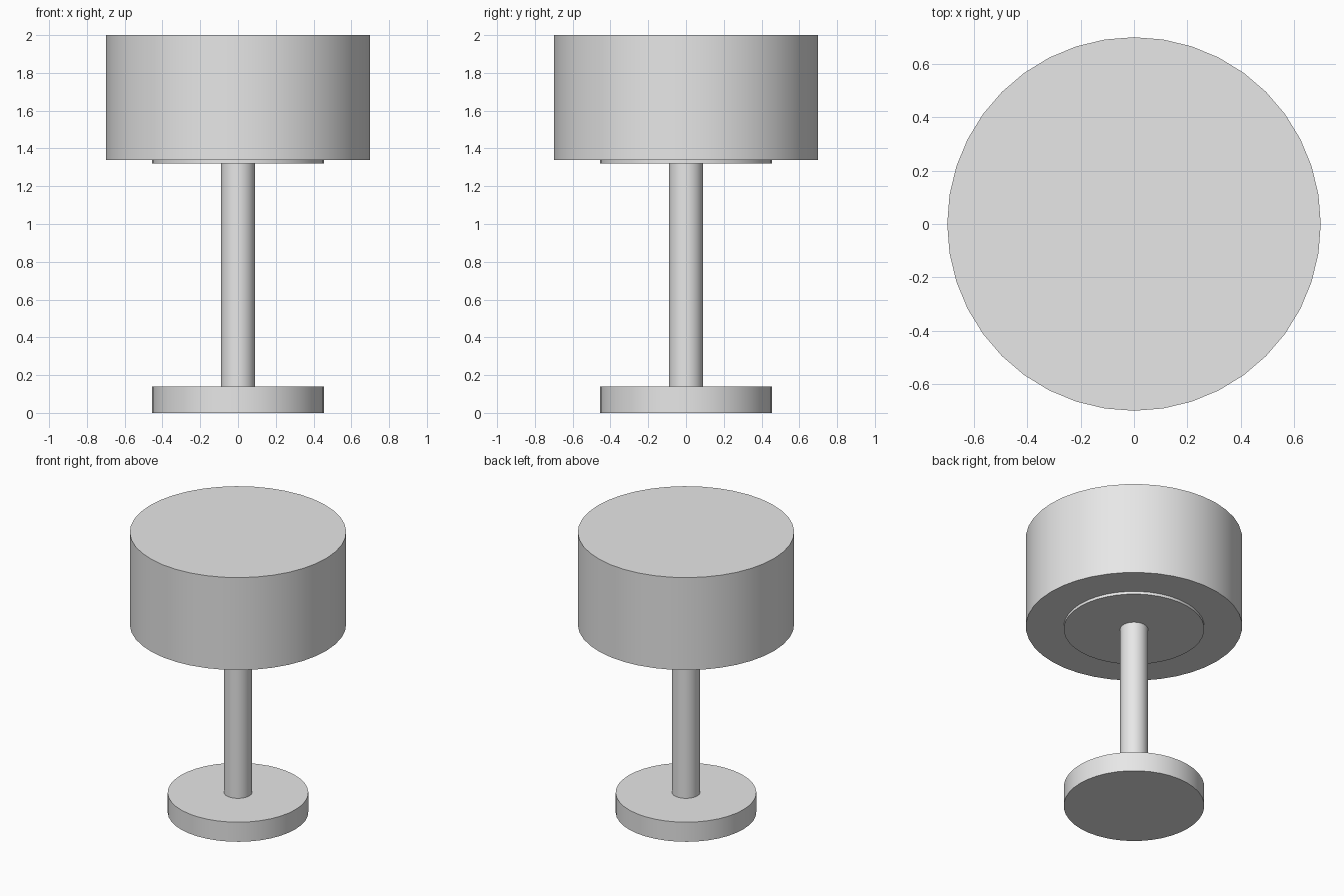
import bpy
import math

cube = bpy.data.objects.get("Cube")
if cube:
    bpy.data.objects.remove(cube, do_unlink=True)

# One plain grey for the whole lamp
grey = bpy.data.materials.new("light grey")
grey.use_nodes = True
colour = (0.8, 0.8, 0.8, 1)
grey.diffuse_color = colour
grey.node_tree.nodes["Principled BSDF"].inputs["Base Color"].default_value = colour


def disc(name, radius, bottom, top):
    """Upright capped cylinder with smooth sides and sharp rims."""
    bpy.ops.mesh.primitive_cylinder_add(
        vertices=40, radius=radius, depth=top - bottom,
        location=(0, 0, (bottom + top) / 2))
    part = bpy.context.object
    part.name = name
    part.data.materials.append(grey)
    bpy.ops.object.shade_smooth_by_angle(angle=math.radians(30))
    return part


# Foot, stem, plate under the shade, and the closed drum shade
disc("base", 0.455, 0, 0.14)
disc("stem", 0.09, 0.1, 1.4)
disc("shade_plate", 0.455, 1.32, 1.46)
disc("shade", 0.7, 1.34, 2)
